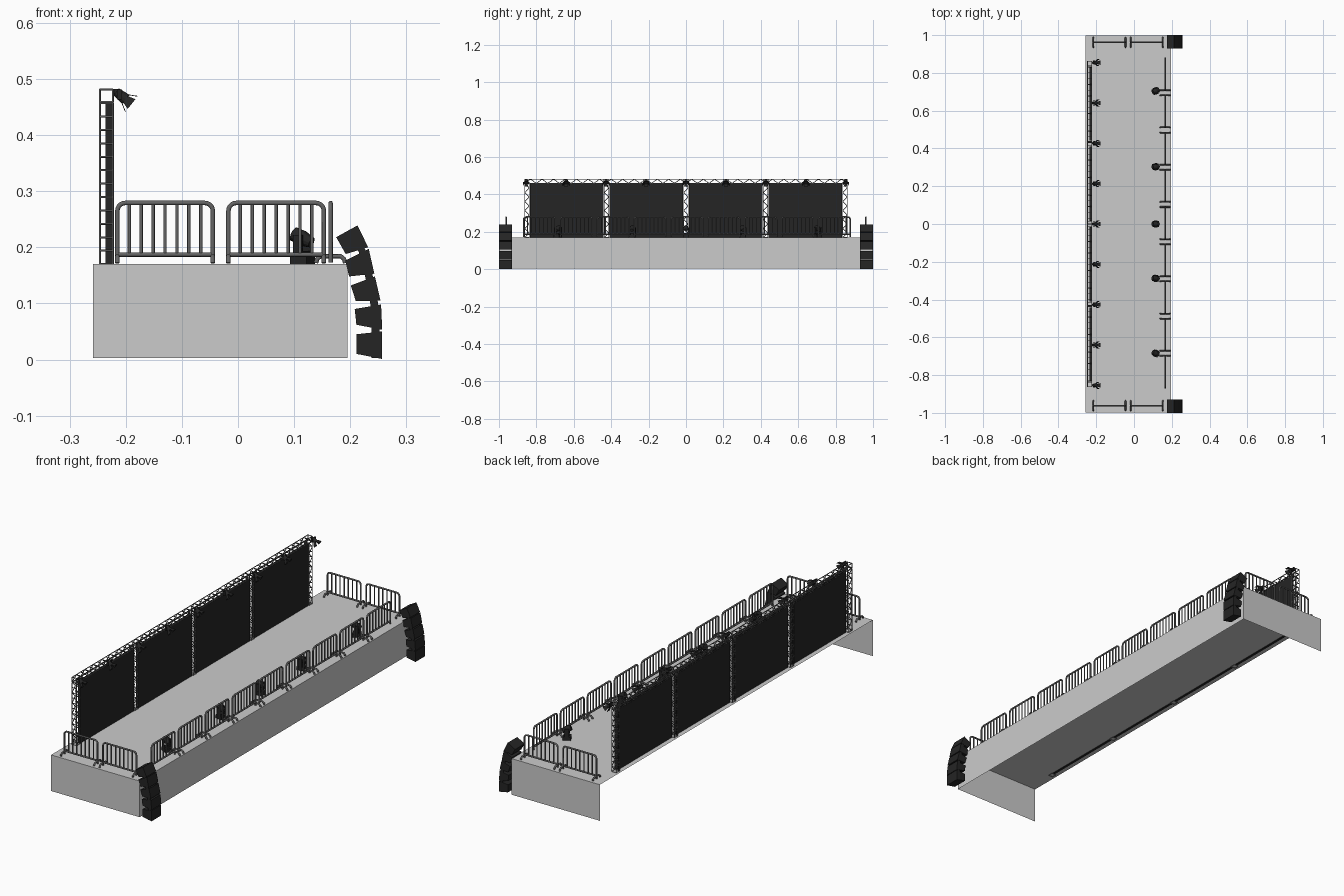
import bpy, bmesh, math
from mathutils import Vector, Matrix

if "Cube" in bpy.data.objects:
    bpy.data.objects.remove(bpy.data.objects["Cube"])


def material(name, v):
    m = bpy.data.materials.new(name)
    m.diffuse_color = (v, v, v, 1)
    m.use_nodes = True
    m.node_tree.nodes["Principled BSDF"].inputs["Base Color"].default_value = m.diffuse_color
    return m


BLACK = material("black", 0.018)
METAL = material("metal", 0.13)
DECK = 0.17


def tubes(name, paths, r, loc=(0, 0, 0), rot=0.0):
    """Round tubes along polylines, joined in one mesh."""
    cu = bpy.data.curves.new(name, 'CURVE')
    cu.dimensions = '3D'
    cu.bevel_depth = r
    cu.bevel_resolution = 2
    cu.use_fill_caps = True
    for p in paths:
        s = cu.splines.new('POLY')
        s.points.add(len(p) - 1)
        for pt, c in zip(s.points, p):
            pt.co = (*c, 1)
    cu.materials.append(METAL)
    ob = bpy.data.objects.new(name, cu)
    bpy.context.collection.objects.link(ob)
    ob.location = loc
    ob.rotation_euler.z = rot
    bpy.ops.object.select_all(action='DESELECT')
    ob.select_set(True)
    bpy.context.view_layer.objects.active = ob
    bpy.ops.object.convert(target='MESH')
    return ob


def finish(name, bm, mat=None, recalc=True):
    if recalc:
        bmesh.ops.recalc_face_normals(bm, faces=bm.faces)
    me = bpy.data.meshes.new(name)
    bm.to_mesh(me)
    bm.free()
    if mat:
        me.materials.append(mat)
    ob = bpy.data.objects.new(name, me)
    bpy.context.collection.objects.link(ob)
    return ob


def add_box(bm, lo, hi):
    lo, hi = Vector(lo), Vector(hi)
    d = hi - lo
    bmesh.ops.create_cube(bm, size=1, matrix=Matrix.Translation((lo + hi) / 2) @ Matrix.Diagonal((*d, 1)))


def add_cyl(bm, a, b, r1, r2, n=12):
    a, b = Vector(a), Vector(b)
    q = (b - a).to_track_quat('Z', 'Y').to_matrix().to_4x4()
    bmesh.ops.create_cone(bm, cap_ends=True, segments=n, radius1=r1, radius2=r2,
                          depth=(b - a).length, matrix=Matrix.Translation((a + b) / 2) @ q)


# Stage: thin shell with top, front and ends, open behind and below
bm = bmesh.new()
add_box(bm, (-0.258, -0.998, 0.003), (0.195, 0.998, DECK))
gone = [f for f in bm.faces if f.normal.z < -0.5 or f.normal.x < -0.5]
bmesh.ops.delete(bm, geom=gone, context='FACES')
finish("stage_deck", bm, recalc=False)


# Box truss made of four chords, rungs and zigzag braces
def truss(name, start, axis, length, bays, u, v):
    start, axis, u, v = Vector(start), Vector(axis), Vector(u), Vector(v)
    at = lambda t, i, j: start + axis * (length * t / bays) + u * i + v * j
    paths = [[at(0, i, j), at(bays, i, j)] for i in (0, 1) for j in (0, 1)]
    for k in range(bays + 1):
        for j in (0, 1):
            paths.append([at(k, 0, j), at(k, 1, j)])
    for i in (0, 1):
        paths += [[at(0, i, 0), at(0, i, 1)], [at(bays, i, 0), at(bays, i, 1)]]
        for k in range(bays):
            paths.append([at(k, i, k % 2), at(k + 1, i, 1 - k % 2)])
    return tubes(name, paths, 0.0018)


W = 0.023
TOWERS = [-0.85, -0.425, 0, 0.425, 0.85]
for n, y in enumerate(TOWERS):
    truss(f"truss_tower_{n}", (-0.246, y - W / 2, DECK), (0, 0, 1), 0.287, 12, (W, 0, 0), (0, W, 0))
truss("truss_top_beam", (-0.246, -0.862, 0.459), (0, 1, 0), 1.724, 56, (W, 0, 0), (0, 0, W - 0.001))

# Screens between the towers
for n in range(4):
    bm = bmesh.new()
    add_box(bm, (-0.236, TOWERS[n] + 0.016, 0.168), (-0.224, TOWERS[n + 1] - 0.016, 0.457))
    finish(f"screen_{n}", bm, BLACK)

# Spotlights with barn doors along the top beam
for n in range(9):
    y = (n - 4) * 0.2135
    bm = bmesh.new()
    a, d, up = Vector((-0.217, y, 0.477)), Vector((0.78, 0, -0.62)), Vector((0.62, 0, 0.78))
    side = Vector((0, 1, 0))
    add_cyl(bm, a, a + d * 0.022, 0.008, 0.0105)
    add_box(bm, (-0.224, y - 0.003, 0.472), (-0.213, y + 0.003, 0.482))
    for s in (-1, 1):
        add_box(bm, (-0.216, y + s * 0.012 - 0.001, 0.463), (-0.207, y + s * 0.012 + 0.001, 0.481))
        for e, f in ((up, side), (side, up)):
            base = a + d * 0.021 + e * s * 0.009
            tip = a + d * 0.035 + e * s * 0.017
            q = [base - f * 0.007, base + f * 0.007, tip + f * 0.011, tip - f * 0.011]
            th = e * s * 0.0015
            lo = [bm.verts.new(p) for p in q]
            hi = [bm.verts.new(p + th) for p in q]
            bm.faces.new(lo)
            bm.faces.new(hi[::-1])
            for k in range(4):
                bm.faces.new((lo[k], hi[k], hi[k - 3], lo[k - 3]))
    finish(f"spotlight_{n}", bm, BLACK)

# Moving lights on the deck
for n, (y, yaw) in enumerate([(-0.685, -0.5), (-0.288, -0.15), (0, 0), (0.303, 0.15), (0.705, 0.5)]):
    bm = bmesh.new()
    add_box(bm, (-0.017, -0.016, 0), (0.017, 0.016, 0.016))
    add_cyl(bm, (0, 0, 0.016), (0, 0, 0.021), 0.011, 0.011)
    for s in (-1, 1):
        add_box(bm, (-0.009, s * 0.0165 - 0.0025, 0.018), (0.009, s * 0.0165 + 0.0025, 0.052))
    add_box(bm, (-0.009, -0.019, 0.018), (0.009, 0.019, 0.023))
    add_cyl(bm, (0.018, 0, 0.038), (0, 0, 0.046), 0.009, 0.014)
    add_cyl(bm, (0, 0, 0.046), (-0.017, 0, 0.054), 0.014, 0.0125)
    ob = finish(f"moving_light_{n}", bm, BLACK)
    ob.location = (0.115, y, DECK)
    ob.rotation_euler.z = yaw


# Crowd barriers
def barrier(name, loc, rot, feet=(-1, 1)):
    h, top, r, low = 0.085, 0.109, 0.014, 0.017
    arc = [(h - r + r * math.cos(t), top - r + r * math.sin(t))
           for t in [k * math.pi / 10 for k in range(6)]]
    right = [(h, 0.003)] + arc
    frame = [(x, 0, z) for x, z in right] + [(-x, 0, z) for x, z in right[::-1]]
    tubes(name + "_frame", [frame, [(-h, 0, low), (h, 0, low)]], 0.004, loc, rot)
    xs = [h * (k / 4 - 1) for k in range(1, 8)]
    tubes(name + "_bars", [[(x, 0, low), (x, 0, top)] for x in xs], 0.003, loc, rot)
    foot = [(-0.026, 0.002), (-0.024, 0.009), (-0.018, 0.014),
            (0.018, 0.014), (0.024, 0.009), (0.026, 0.002)]
    tubes(name + "_feet", [[(s * h, y, z) for y, z in foot] for s in feet], 0.004, loc, rot)


for k in range(-4, 5):
    feet = {-4: (1,), 4: (-1,)}.get(k, (-1, 1))
    barrier(f"front_barrier_{k + 4}", (0.165, 0.005 + k * 0.197, DECK), math.pi / 2, feet)
for s, side in ((-1, "near"), (1, "far")):
    for n, x in enumerate((-0.13, 0.068)):
        barrier(f"{side}_barrier_{n}", (x, s * 0.962, DECK), 0)

# Curved speaker stacks: five wedge cabinets per side
CABS = [[(.211, .010), (.257, .001), (.257, .050), (.211, .045)],
        [(.211, .062), (.257, .053), (.255, .098), (.208, .090)],
        [(.210, .104), (.254, .105), (.244, .148), (.201, .132)],
        [(.198, .148), (.243, .153), (.233, .197), (.191, .176)],
        [(.192, .188), (.232, .200), (.213, .239), (.175, .218)]]
for s, side in ((-1, "near"), (1, "far")):
    for n, prof in enumerate(CABS):
        bm = bmesh.new()
        f = bm.faces.new([bm.verts.new((x, s * 0.965 - 0.035, z)) for x, z in prof])
        ext = bmesh.ops.extrude_face_region(bm, geom=[f])
        vs = [g for g in ext["geom"] if isinstance(g, bmesh.types.BMVert)]
        bmesh.ops.translate(bm, verts=vs, vec=(0, 0.07, 0))
        finish(f"{side}_speaker_{n}", bm, BLACK)
    # Side plates linking the cabinets
    bm = bmesh.new()
    for e in (-0.034, 0.032):
        path = [(.240, .003), (.240, .048), (.238, .098), (.229, .146), (.217, .192), (.205, .212)]
        pts = [(x - 0.002, z) for x, z in path] + [(x + 0.012, z) for x, z in path[::-1]]
        f = bm.faces.new([bm.verts.new((x, s * 0.965 + e, z)) for x, z in pts])
        ext = bmesh.ops.extrude_face_region(bm, geom=[f])
        vs = [g for g in ext["geom"] if isinstance(g, bmesh.types.BMVert)]
        bmesh.ops.translate(bm, verts=vs, vec=(0, 0.002, 0))
    finish(f"{side}_speaker_plates", bm, BLACK)
